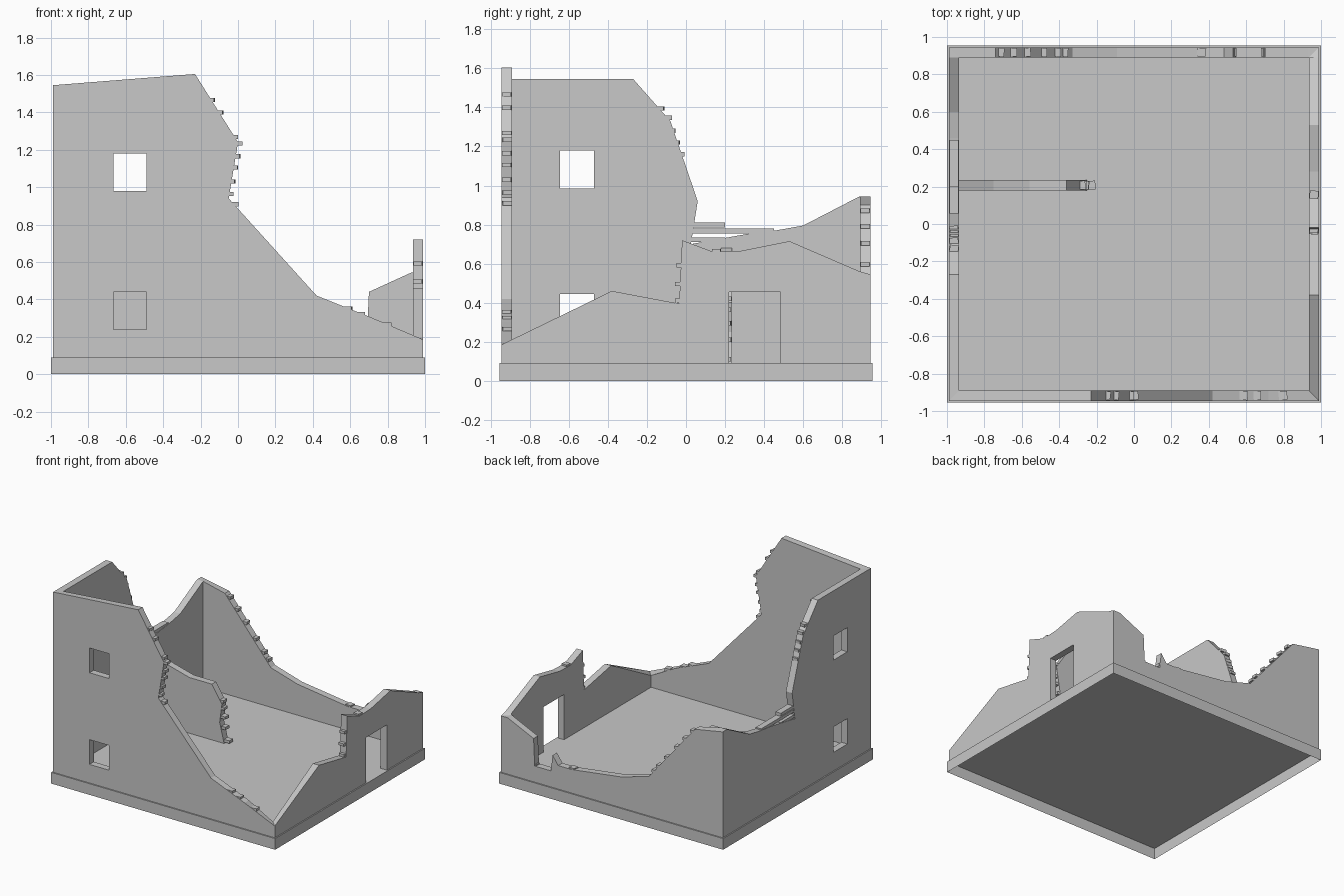
import bpy, bmesh, random
from mathutils import Matrix, Vector

random.seed(4)
cube = bpy.data.objects.get("Cube")
if cube:
    bpy.data.objects.remove(cube, do_unlink=True)

HX, HY = 0.99, 0.945      # outer faces of the walls
THICK = 0.055
FLOOR = 0.09

stone_grey = bpy.data.materials.new("stone_grey")
stone_grey.use_nodes = True
grey = (0.58, 0.58, 0.58, 1)
stone_grey.diffuse_color = grey
stone_grey.node_tree.nodes["Principled BSDF"].inputs["Base Color"].default_value = grey


def make_object(name, bm):
    bmesh.ops.recalc_face_normals(bm, faces=bm.faces)
    mesh = bpy.data.meshes.new(name)
    bm.to_mesh(mesh)
    bm.free()
    obj = bpy.data.objects.new(name, mesh)
    bpy.context.collection.objects.link(obj)
    mesh.materials.append(stone_grey)
    return obj


def add_box(bm, centre, size, turn=None):
    mat = Matrix.Translation(centre) @ (turn or Matrix()) @ Matrix.Diagonal((*size, 1))
    return bmesh.ops.create_cube(bm, size=1, matrix=mat)


def place(side, u, z, d):
    """Point u along a wall, z up, d inward from its outer face."""
    return Vector({"front": (u, d - HY, z), "back": (u, HY - d, z),
                   "left": (d - HX, u, z), "right": (HX - d, u, z),
                   "inner": (u, 0.235 - d, z)}[side])


def along_x(side):
    return side in ("front", "back", "inner")


def wall(name, side, outline, openings=()):
    # Extruded profile, with mitred ends where walls meet
    half = (HX if along_x(side) else HY) - THICK
    bm = bmesh.new()
    outer = [bm.verts.new(place(side, u, z, 0)) for u, z in outline]
    inner = [bm.verts.new(place(side, max(-half, min(half, u)), z, THICK)) for u, z in outline]
    bm.faces.new(outer)
    bm.faces.new(inner[::-1])
    for i in range(len(outline)):
        j = (i + 1) % len(outline)
        bm.faces.new((outer[i], inner[i], inner[j], outer[j]))
    obj = make_object(name, bm)
    # Cut windows and doors
    for u0, u1, z0, z1 in openings:
        cb = bmesh.new()
        w, deep = u1 - u0, THICK * 4
        size = (w, deep, z1 - z0) if along_x(side) else (deep, w, z1 - z0)
        add_box(cb, place(side, (u0 + u1) / 2, (z0 + z1) / 2, THICK / 2), size)
        cutter = make_object("opening_cutter", cb)
        cutter.hide_render = True
        mod = obj.modifiers.new("opening", "BOOLEAN")
        mod.operation, mod.solver, mod.object = "DIFFERENCE", "EXACT", cutter
        bpy.context.view_layer.update()
        graph = bpy.context.evaluated_depsgraph_get()
        cut = bpy.data.meshes.new_from_object(obj.evaluated_get(graph))
        obj.modifiers.clear()
        obj.data = cut
        bpy.data.objects.remove(cutter, do_unlink=True)
    return obj


def stones(name, side, runs):
    # Loose bricks jutting out of a broken edge: (start, end, fractions)
    bm = bmesh.new()
    for p, q, fractions in runs:
        for t in fractions:
            u = p[0] + (q[0] - p[0]) * t
            z = p[1] + (q[1] - p[1]) * t
            w = random.uniform(0.035, 0.05)
            deep = THICK * 0.85
            size = (w, deep, 0.022) if along_x(side) else (deep, w, 0.022)
            turn = Matrix.Rotation(random.uniform(-0.15, 0.15), 4, "Z")
            add_box(bm, place(side, u, z, THICK / 2), size, turn)
    make_object(name, bm)


# Floor slab with a skirt, open underneath
bm = bmesh.new()
add_box(bm, (0, 0, FLOOR / 2), (2, 1.91, FLOOR))
bm.normal_update()
bmesh.ops.delete(bm, geom=[f for f in bm.faces if f.normal.z < -0.5], context="FACES_ONLY")
floor = make_object("floor_slab", bm)
if max(floor.data.polygons, key=lambda f: abs(f.normal.z)).normal.z < 0:
    floor.data.flip_normals()

# Outer walls with broken tops
wall("front_wall", "front",
     [(-HX, FLOOR), (-HX, 1.545), (-0.23, 1.605), (0.0, 1.24), (-0.05, 0.94),
      (0.42, 0.42), (0.72, 0.30), (HX, 0.185), (HX, FLOOR)],
     [(-0.665, -0.49, 0.98, 1.18), (-0.665, -0.49, 0.24, 0.44)])
wall("left_wall", "left",
     [(-HY, FLOOR), (-HY, 1.545), (-0.27, 1.545), (-0.08, 1.33), (0.06, 0.92),
      (0.025, 0.70), (0.33, 0.755), (0.46, 0.77), (0.6, 0.795), (0.89, 0.945),
      (HY, 0.945), (HY, FLOOR)],
     [(-0.645, -0.47, 0.985, 1.18), (-0.645, -0.47, 0.24, 0.445)])
wall("back_wall", "back",
     [(-HX, FLOOR), (-HX, 0.945), (-0.74, 0.9), (-0.33, 0.41), (-0.09, 0.34),
      (0.36, 0.28), (0.48, 0.28), (0.53, 0.35), (0.545, 0.22), (0.69, 0.22),
      (0.70, 0.44), (0.93, 0.545), (HX, 0.545), (HX, FLOOR)])
wall("right_wall", "right",
     [(-HY, FLOOR), (-HY, 0.185), (-0.38, 0.46), (-0.035, 0.395), (-0.02, 0.72),
      (0.14, 0.66), (0.28, 0.665), (0.53, 0.715), (0.89, 0.56), (HY, 0.545), (HY, FLOOR)],
     [(0.22, 0.485, FLOOR, 0.455)])

# Broken partition inside
wall("partition_wall", "inner",
     [(-0.935, FLOOR), (-0.935, 0.68), (-0.75, 0.59), (-0.56, 0.54), (-0.36, 0.54),
      (-0.27, 0.40), (-0.29, 0.25), (-0.25, FLOOR)])

# Loose bricks
stones("front_wall_bricks", "front",
       [((-0.23, 1.6), (0, 1.24), (0.37, 0.56, 0.92)),
        ((0, 1.24), (-0.05, 0.94), (0.02, 0.25, 0.45, 0.7, 0.92)),
        ((-0.05, 0.94), (0.42, 0.42), (0.06,)),
        ((0.42, 0.42), (HX, 0.185), (0.29, 0.42, 0.66))])
stones("left_wall_bricks", "left",
       [((-0.27, 1.545), (-0.08, 1.33), (0.7, 0.92)),
        ((-0.09, 1.32), (0.05, 0.92), (0.1, 0.25, 0.4))])
stones("back_wall_bricks", "back",
       [((-0.74, 0.9), (-0.33, 0.41), (0.06, 0.22, 0.4, 0.62, 0.8, 0.9)),
        ((0.36, 0.28), (0.70, 0.22), (0, 0.5, 1))])
stones("right_wall_bricks", "right",
       [((-0.035, 0.40), (-0.02, 0.72), (0.03, 0.3, 0.6)),
        ((-0.02, 0.72), (0.2, 0.65), (0.8,))])
stones("partition_bricks", "inner",
       [((-0.28, 0.42), (-0.25, 0.14), (0, 0.2, 0.45, 0.75)),
        ((-0.26, 0.11), (-0.23, 0.11), (1,))])

# Thin layers of masonry left on the side wall
bm = bmesh.new()
for y0, y1, z0, z1 in ((0.02, 0.2, 0.785, 0.81), (0.02, 0.45, 0.755, 0.78),
                       (0.02, 0.2, 0.71, 0.735)):
    add_box(bm, (-HX + THICK / 2, (y0 + y1) / 2, (z0 + z1) / 2),
            (THICK * 0.9, y1 - y0, z1 - z0))
make_object("left_wall_layers", bm)
